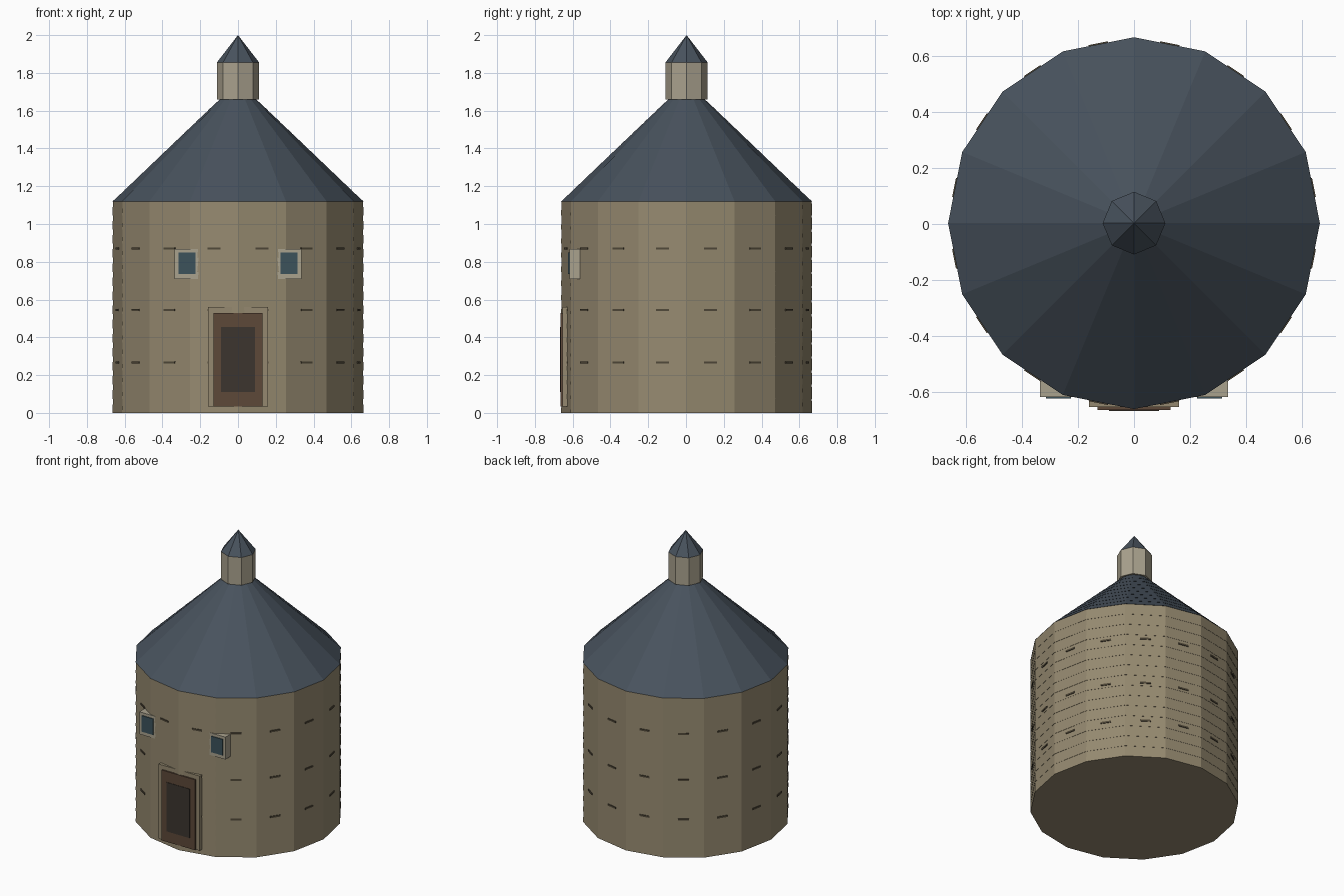
import bpy, bmesh
from math import cos, sin, pi
from mathutils import Matrix, Vector

if "Cube" in bpy.data.objects:
    bpy.data.objects.remove(bpy.data.objects["Cube"])

CY = 0.003      # tower axis sits slightly behind centre, door stands proud in front
R = 0.664
SIDES = 16


def material(name, rgb):
    m = bpy.data.materials.new(name)
    m.diffuse_color = (*rgb, 1)
    m.use_nodes = True
    m.node_tree.nodes["Principled BSDF"].inputs["Base Color"].default_value = m.diffuse_color
    return m


STONE = material("stone", (0.30, 0.25, 0.16))
PALE = material("pale_stone", (0.40, 0.36, 0.27))
SLATE = material("slate", (0.065, 0.085, 0.11))
WOOD = material("wood", (0.11, 0.065, 0.04))
DARK = material("dark_panel", (0.045, 0.036, 0.028))
GLASS = material("glass", (0.045, 0.085, 0.105))
SLOT = material("slot", (0.08, 0.065, 0.04))


def finish(bm, name, mat):
    bmesh.ops.recalc_face_normals(bm, faces=bm.faces)
    me = bpy.data.meshes.new(name)
    bm.to_mesh(me)
    bm.free()
    me.materials.append(mat)
    ob = bpy.data.objects.new(name, me)
    bpy.context.collection.objects.link(ob)
    return ob


def lathe(name, profile, sides, mat):
    """Capped n-sided solid from (radius, z) points, bottom to top."""
    bm = bmesh.new()
    rings = []
    for r, z in profile:
        n = 1 if r == 0 else sides
        rings.append([bm.verts.new((r * cos(2 * pi * i / sides),
                                    CY + r * sin(2 * pi * i / sides), z)) for i in range(n)])
    for a, b in zip(rings, rings[1:]):
        for i in range(sides):
            j = (i + 1) % sides
            if len(b) == 1:
                bm.faces.new((a[i], a[j], b[0]))
            else:
                bm.faces.new((a[i], a[j], b[j], b[i]))
    bm.faces.new(rings[0][::-1])
    if len(rings[-1]) > 1:
        bm.faces.new(rings[-1])
    return finish(bm, name, mat)


def courses(r0, z0, r1, z1, count, lap):
    """Profile of slightly lapped courses running from (r0, z0) to (r1, z1)."""
    pts = []
    for i in range(count):
        a, b = i / count, (i + 1) / count
        pts.append((r0 + (r1 - r0) * a, z0 + (z1 - z0) * a))
        pts.append((r0 + (r1 - r0) * b - lap, z0 + (z1 - z0) * b))
    return pts


def add_box(bm, x, y, z, rot=None):
    """Box from (min, max) ranges, optionally rotated by a matrix."""
    size = Vector((x[1] - x[0], y[1] - y[0], z[1] - z[0]))
    mid = Vector((sum(x) / 2, sum(y) / 2, sum(z) / 2))
    m = Matrix.Translation(mid) @ Matrix.Diagonal((*size, 1))
    bmesh.ops.create_cube(bm, size=1, matrix=(rot @ m) if rot else m)


def box(name, x, y, z, mat):
    bm = bmesh.new()
    add_box(bm, x, y, z)
    return finish(bm, name, mat)


# Main tower and roof
lathe("tower_wall", courses(R, 0, R, 1.12, 15, 0.0015), SIDES, STONE)
lathe("main_roof", courses(R, 1.12, 0.098, 1.66, 9, 0.002), SIDES, SLATE)

# Cupola on top
lathe("cupola", [(0.112, 1.66), (0.112, 1.855)], 8, PALE)
lathe("cupola_roof", [(0.112, 1.855), (0, 2.0)], 8, SLATE)

# Rows of small slots, one per wall face
apothem = R * cos(pi / SIDES)
bm = bmesh.new()
for z in (0.267, 0.545, 0.87):
    for i in range(SIDES):
        turn = Matrix.Translation((0, CY, 0)) @ Matrix.Rotation((i + 0.5) * 2 * pi / SIDES, 4, 'Z')
        add_box(bm, (apothem - 0.015, apothem + 0.004), (-0.035, 0.035), (z - 0.006, z + 0.006), turn)
finish(bm, "wall_slots", SLOT)

# Door
box("door_surround", (-0.16, 0.16), (-0.654, -0.60), (0.035, 0.56), STONE)
box("door", (-0.13, 0.13), (-0.664, -0.60), (0.035, 0.53), WOOD)
box("door_panel", (-0.09, 0.09), (-0.667, -0.60), (0.11, 0.455), DARK)

# Windows
for side, s in (("left", -1), ("right", 1)):
    cx = 0.27 * s
    box(side + "_window_frame", (cx - 0.065, cx + 0.065), (-0.618, -0.56), (0.71, 0.867), PALE)
    box(side + "_window_pane", (cx - 0.045, cx + 0.045), (-0.624, -0.56), (0.735, 0.848), GLASS)
